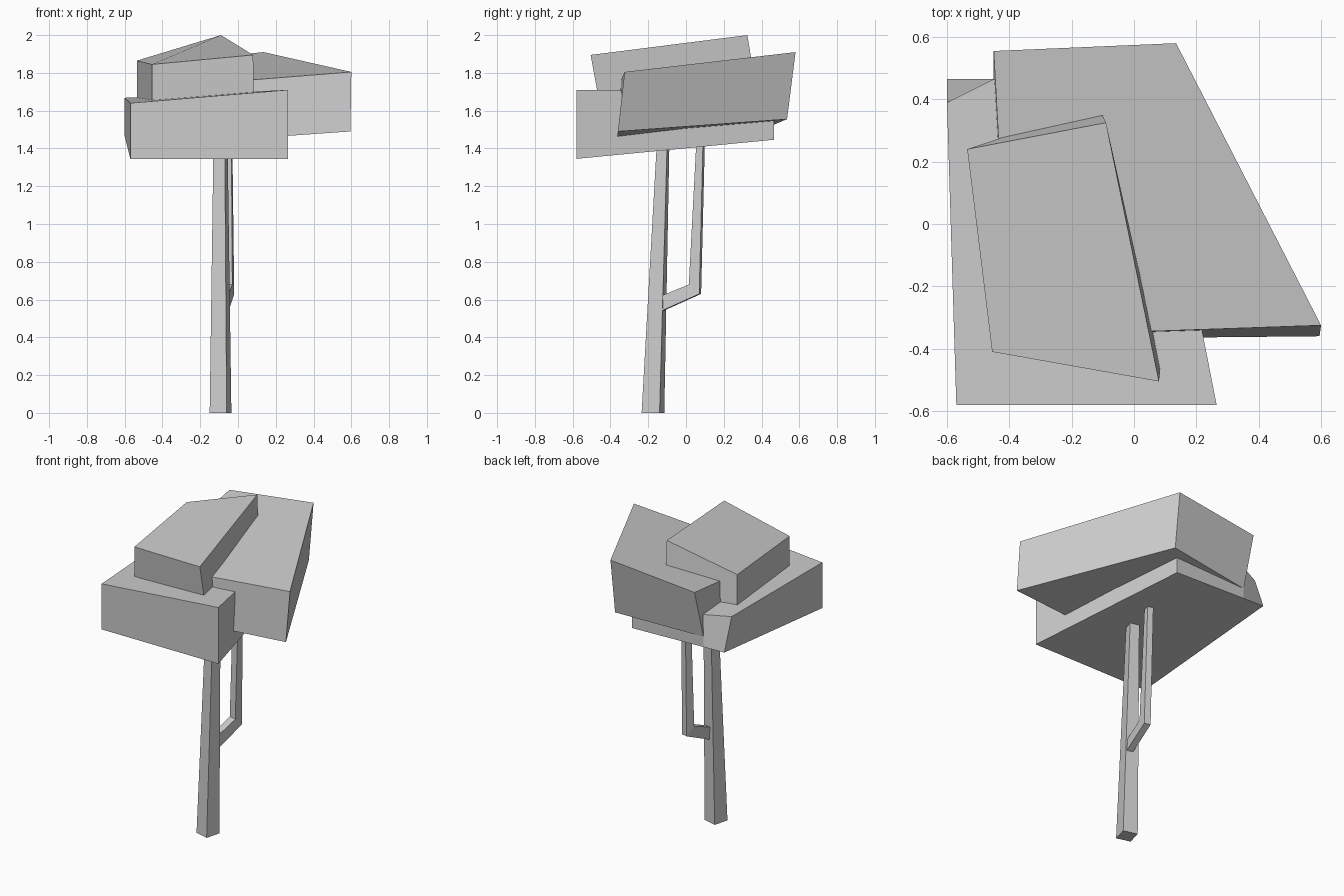
import bpy
import bmesh

# Remove the default cube only
default_cube = bpy.data.objects.get("Cube")
if default_cube:
    bpy.data.objects.remove(default_cube, do_unlink=True)


def make_material(name, value):
    """Create one plain matte material."""
    material = bpy.data.materials.new(name)
    material.use_nodes = True
    color = (value, value, value, 1)
    material.diffuse_color = color
    shader = next(node for node in material.node_tree.nodes
                  if node.type == 'BSDF_PRINCIPLED')
    shader.inputs["Base Color"].default_value = color
    shader.inputs["Roughness"].default_value = 0.8
    return material


def loft(name, rings, material):
    """Bridge matching cross-section rings and cap both ends, flat shaded."""
    bm = bmesh.new()
    loops = [[bm.verts.new(point) for point in ring] for ring in rings]
    for lower, upper in zip(loops, loops[1:]):
        count = len(lower)
        for i in range(count):
            j = (i + 1) % count
            bm.faces.new((lower[i], lower[j], upper[j], upper[i]))
    bm.faces.new(list(reversed(loops[0])))
    bm.faces.new(loops[-1])
    bmesh.ops.recalc_face_normals(bm, faces=bm.faces[:])
    mesh = bpy.data.meshes.new(name)
    bm.to_mesh(mesh)
    bm.free()
    mesh.materials.append(material)
    part = bpy.data.objects.new(name, mesh)
    bpy.context.scene.collection.objects.link(part)
    return part


grey = make_material("plain grey", 0.604)

# Tapered trunk, slightly twisted and leaning backwards
trunk_base = [(-.15, -.21, 0), (-.06, -.235, 0),
              (-.035, -.14, 0), (-.125, -.115, 0)]
trunk_top = [(-.13, -.14, 1.42), (-.07, -.155, 1.42),
             (-.055, -.1, 1.42), (-.115, -.088, 1.42)]
loft("trunk", [trunk_base, trunk_top], grey)

# Side branch: leaves the back of the trunk, bends and rises to the foliage
branch_root = [(-.05, -.13, .54), (-.09, -.12, .54),
               (-.095, -.13, .62), (-.055, -.13, .62)]
branch_elbow = [(-.02, .07, .63), (-.06, .08, .63),
                (-.08, .03, .68), (-.03, .015, .68)]
branch_tip = [(-.03, .09, 1.44), (-.065, .1, 1.44),
              (-.08, .065, 1.44), (-.035, .055, 1.44)]
loft("branch", [branch_root, branch_elbow, branch_tip], grey)

# Broad lowest foliage block, with one chamfered rear corner
lower_bottom = [(-.57, -.58, 1.345), (.265, -.58, 1.345),
                (.06, .465, 1.446), (-.45, .465, 1.46), (-.6, .465, 1.464)]
lower_top = [(-.57, -.58, 1.64), (.265, -.58, 1.71),
             (.06, .465, 1.7), (-.45, .465, 1.67), (-.6, .39, 1.668)]
loft("lower_foliage", [lower_bottom, lower_top], grey)

# Wedge-shaped foliage block overhanging one side
side_bottom = [(-.4, -.37, 1.42), (.595, -.36, 1.49),
               (.133, .535, 1.555), (-.45, .465, 1.526)]
side_top = [(-.4, -.36, 1.725), (.6, -.325, 1.805),
            (.135, .58, 1.91), (-.45, .555, 1.847)]
loft("side_foliage", [side_bottom, side_top], grey)

# Small tilted crown block
crown_bottom = [(-.455, -.41, 1.63), (.085, -.46, 1.65),
                (-.115, .38, 1.66), (-.535, .24, 1.66)]
crown_top = [(-.455, -.41, 1.845), (.08, -.505, 1.895),
             (-.09, .325, 2), (-.535, .24, 1.865)]
loft("crown_foliage", [crown_bottom, crown_top], grey)
